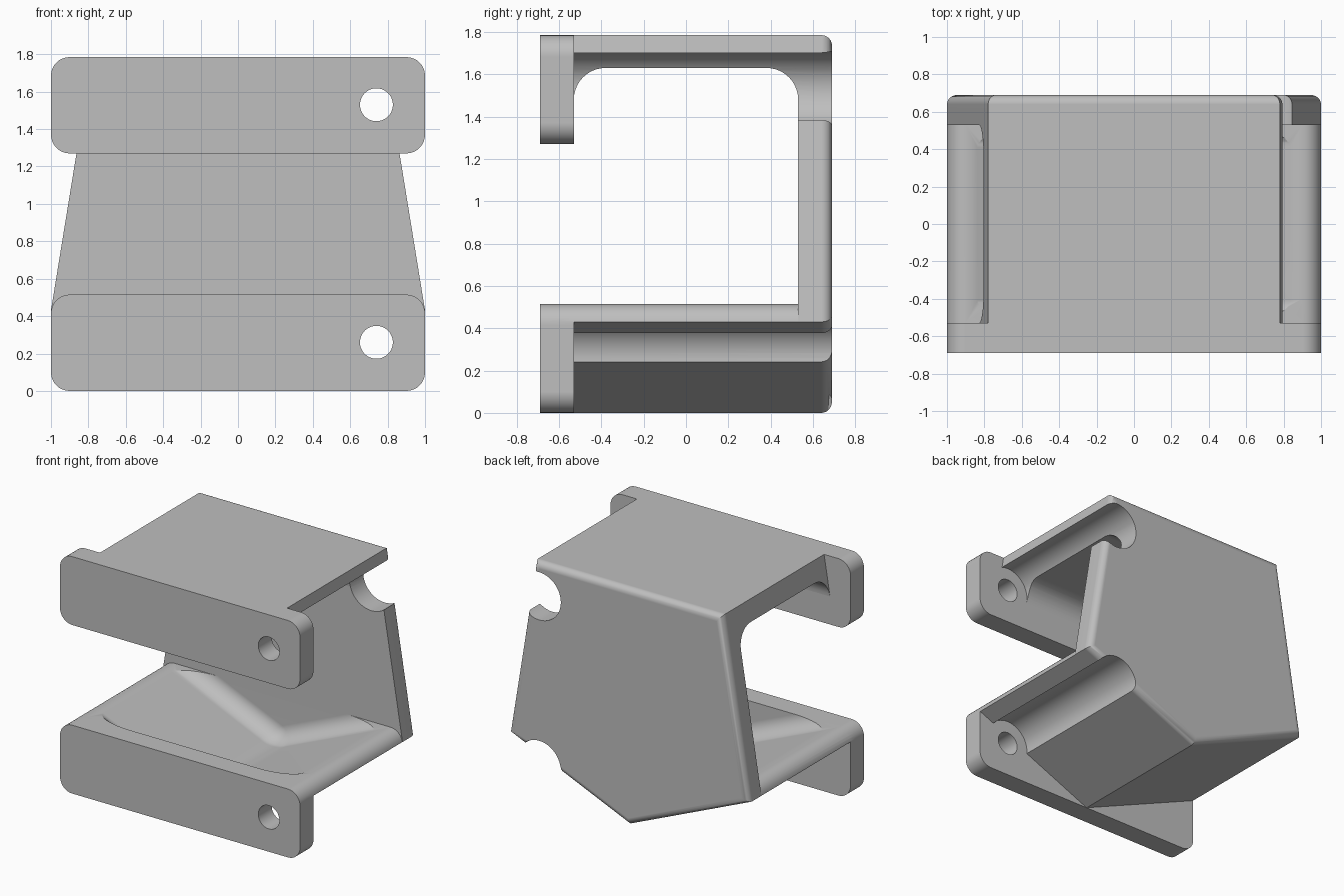
import bpy, bmesh, math

cube = bpy.data.objects.get("Cube")
if cube:
    bpy.data.objects.remove(cube, do_unlink=True)

grey = bpy.data.materials.new("light grey")
grey.use_nodes = True
colour = (0.52, 0.52, 0.52, 1)
grey.diffuse_color = colour
grey.node_tree.nodes["Principled BSDF"].inputs["Base Color"].default_value = colour

FRONT, INNER = -0.69, 0.53
BACK = -FRONT


def prism(name, pts, y0, y1, bevel=None, size=0.05, segments=6):
    """Extrude an xz outline along y; round the edges picked by the bevel rule."""
    bm = bmesh.new()
    face = bm.faces.new([bm.verts.new((x, y0, z)) for x, z in pts])
    new = bmesh.ops.extrude_face_region(bm, geom=[face])["geom"]
    moved = [g for g in new if isinstance(g, bmesh.types.BMVert)]
    bmesh.ops.translate(bm, verts=moved, vec=(0, y1 - y0, 0))
    bmesh.ops.recalc_face_normals(bm, faces=bm.faces[:])
    if bevel:
        edges = [e for e in bm.edges if bevel(e.verts[0].co, e.verts[1].co)]
        bmesh.ops.bevel(bm, geom=edges, offset=size, segments=segments,
                        profile=0.5, affect='EDGES')
    mesh = bpy.data.meshes.new(name)
    bm.to_mesh(mesh)
    bm.free()
    ob = bpy.data.objects.new(name, mesh)
    bpy.context.scene.collection.objects.link(ob)
    mesh.materials.append(grey)
    return ob


def rect(x0, x1, z0, z1):
    return [(x0, z0), (x1, z0), (x1, z1), (x0, z1)]


def arc(cx, cz, r, start, end, n):
    steps = [math.radians(start + (end - start) * i / n) for i in range(n + 1)]
    return [(cx + r * math.cos(a), cz + r * math.sin(a)) for a in steps]


def combine(target, tool, operation):
    """Apply one boolean and discard the tool."""
    mod = target.modifiers.new("cut", 'BOOLEAN')
    mod.operation, mod.object, mod.solver = operation, tool, 'EXACT'
    bpy.context.view_layer.update()
    graph = bpy.context.evaluated_depsgraph_get()
    mesh = bpy.data.meshes.new_from_object(target.evaluated_get(graph))
    target.modifiers.clear()
    target.data = mesh
    bpy.data.objects.remove(tool, do_unlink=True)


# Solid body with rounded rear outline
outline = [(0, 0), (1, 0.43), (0.78, 1.785), (-0.78, 1.785), (-1, 0.43)]
body = prism("bracket_body", outline, -0.6, BACK,
             lambda a, b: min(a.y, b.y) > INNER)

# Hollow between tray and top plate, with filleted upper corners
combine(body, prism("hollow", rect(-1.5, 1.5, 0.515, 1.63), -INNER, INNER,
                    lambda a, b: min(a.z, b.z) > 1.6 and abs(a.y - b.y) < 0.1
                    and abs(a.x - b.x) > 1, 0.15, 10), 'DIFFERENCE')

# V-shaped tray floor, filleted to the walls
valley = [(0, 0.155), (1.3, 0.714), (1.3, 0.9), (-1.3, 0.9), (-1.3, 0.714)]
combine(body, prism("valley", valley, -INNER, INNER,
                    lambda a, b: min(a.z, b.z) < 0.2, 0.12, 8), 'DIFFERENCE')

# Open front
combine(body, prism("front_opening", rect(-1.5, 1.5, 0.515, 1.27), -0.8, -0.4),
        'DIFFERENCE')

# Rounded long edges of the tray
for side in (1, -1):
    pts = arc(0.9, 0.415, 0.1, 90, 0, 8) + [(1.1, 0.415), (1.1, 0.6), (0.9, 0.6)]
    combine(body, prism("tray_edge", [(side * x, z) for x, z in pts],
                        -0.65, INNER), 'DIFFERENCE')

# Front mounting flanges with rounded corners
for z0, z1 in ((0, 0.515), (1.27, 1.785)):
    pts = []
    for cx, cz, a in ((0.9, z1 - 0.1, 0), (-0.9, z1 - 0.1, 90),
                      (-0.9, z0 + 0.1, 180), (0.9, z0 + 0.1, 270)):
        pts += arc(cx, cz, 0.1, a, a + 90, 8)
    combine(body, prism("flange", pts, FRONT, -INNER), 'UNION')

# Bolt holes and the driver channels behind them
for z in (0.26, 1.53):
    for r, y0, y1 in ((0.18, -INNER, 1), (0.088, -1, 0)):
        circle = arc(0.74, z, r, 0, 360, 48)[:-1]
        combine(body, prism("bore", circle, y0, y1), 'DIFFERENCE')

# Smooth fillets, crisp edges
bpy.ops.object.select_all(action='DESELECT')
body.select_set(True)
bpy.context.view_layer.objects.active = body
bpy.ops.object.shade_smooth_by_angle(angle=math.radians(30))
weighted = body.modifiers.new("even_shading", 'WEIGHTED_NORMAL')
weighted.keep_sharp = True
